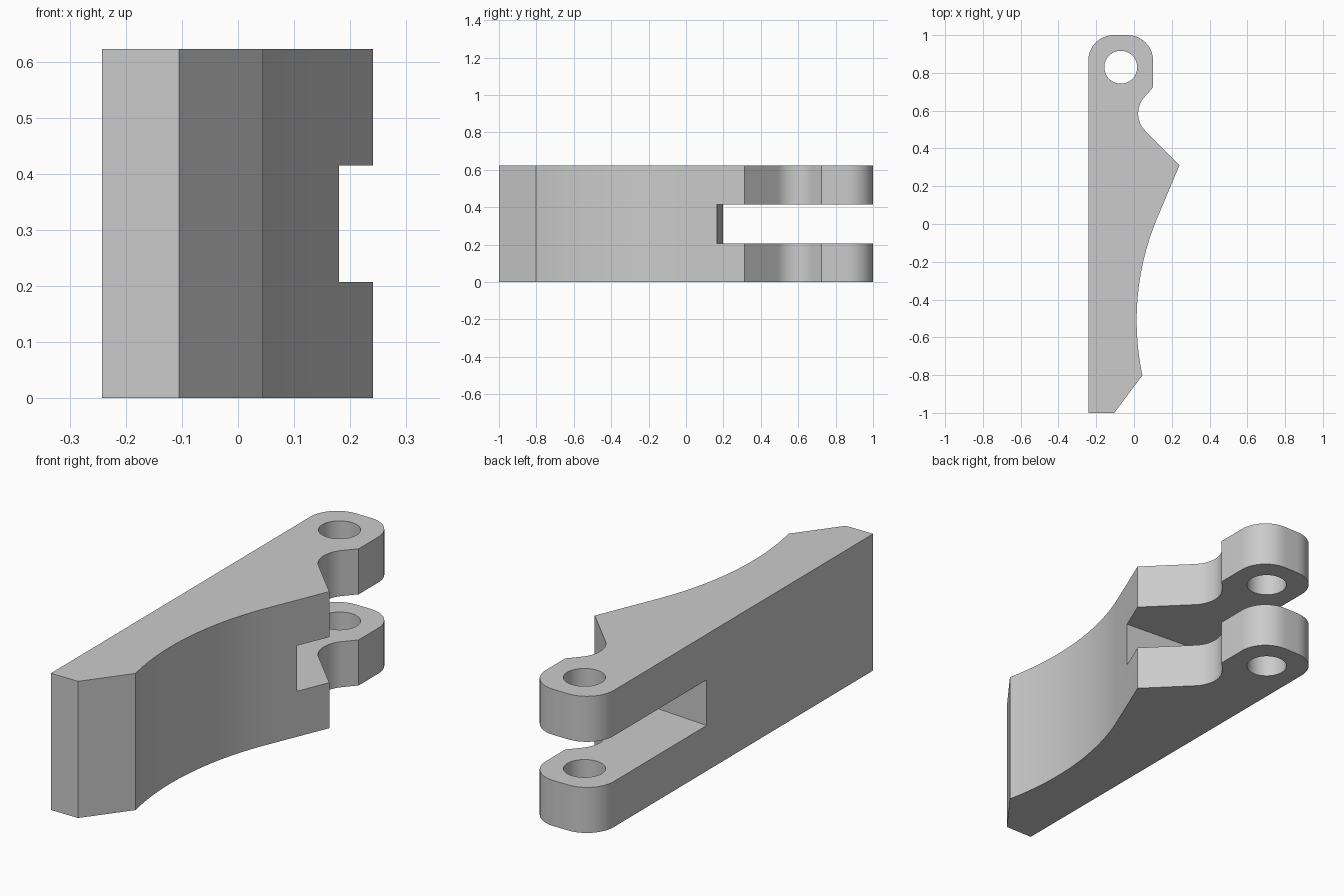
import bpy
import bmesh
from math import cos, sin, radians

cube = bpy.data.objects.get("Cube")
if cube:
    bpy.data.objects.remove(cube, do_unlink=True)

HEIGHT = 0.622

grey = bpy.data.materials.new("plain grey")
grey.use_nodes = True
colour = (0.6, 0.6, 0.6, 1)
grey.diffuse_color = colour
grey.node_tree.nodes["Principled BSDF"].inputs["Base Color"].default_value = colour


def arc(cx, cy, r, start, end, steps):
    angles = [radians(start + (end - start) * i / steps) for i in range(steps + 1)]
    return [(cx + r * cos(a), cy + r * sin(a)) for a in angles]


def prism(name, outline, z0, z1):
    """Extrude a closed outline in the xy plane from z0 to z1."""
    bm = bmesh.new()
    face = bm.faces.new([bm.verts.new((x, y, z0)) for x, y in outline])
    top = bmesh.ops.extrude_face_region(bm, geom=[face])["geom"]
    moved = [v for v in top if isinstance(v, bmesh.types.BMVert)]
    bmesh.ops.translate(bm, verts=moved, vec=(0, 0, z1 - z0))
    bmesh.ops.recalc_face_normals(bm, faces=bm.faces)
    mesh = bpy.data.meshes.new(name)
    bm.to_mesh(mesh)
    bm.free()
    mesh.materials.append(grey)
    obj = bpy.data.objects.new(name, mesh)
    bpy.context.collection.objects.link(obj)
    return obj


# Lever outline: chamfered foot, hollow flank, pointed shoulder, notch, round eye
outline = [(-0.242, -1), (-0.105, -1)]
outline += arc(1.414, -0.51, 1.4, 192, 157.7, 32)
outline += [(0.241, 0.312)]
outline += arc(0.152, 0.585, 0.13, 225, 135, 20)
outline += [(0.101, 0.724)]
outline += arc(-0.034, 0.865, 0.135, 0, 90, 16)
outline += arc(-0.107, 0.865, 0.135, 90, 180, 16)
lever = prism("forked_lever", outline, 0, HEIGHT)

# Fork slot with a slightly slanted floor, and the pin hole through both prongs
slot = [(-0.5, 0.217), (0.5, 0.142), (0.5, 1.2), (-0.5, 1.2)]
cutters = [
    prism("slot_cutter", slot, HEIGHT / 3, HEIGHT * 2 / 3),
    prism("pin_hole_cutter", arc(-0.07, 0.83, 0.087, 0, 352.5, 47), -0.1, HEIGHT + 0.1),
]
bpy.context.view_layer.objects.active = lever
lever.select_set(True)
for cutter in cutters:
    cut = lever.modifiers.new(cutter.name, "BOOLEAN")
    cut.operation = "DIFFERENCE"
    cut.solver = "EXACT"
    cut.object = cutter
    bpy.ops.object.modifier_apply(modifier=cut.name)
    bpy.data.objects.remove(cutter, do_unlink=True)

# Smooth the curved walls, keep the corners sharp
bpy.ops.object.select_all(action="DESELECT")
lever.select_set(True)
bpy.ops.object.shade_smooth_by_angle(angle=radians(25))
